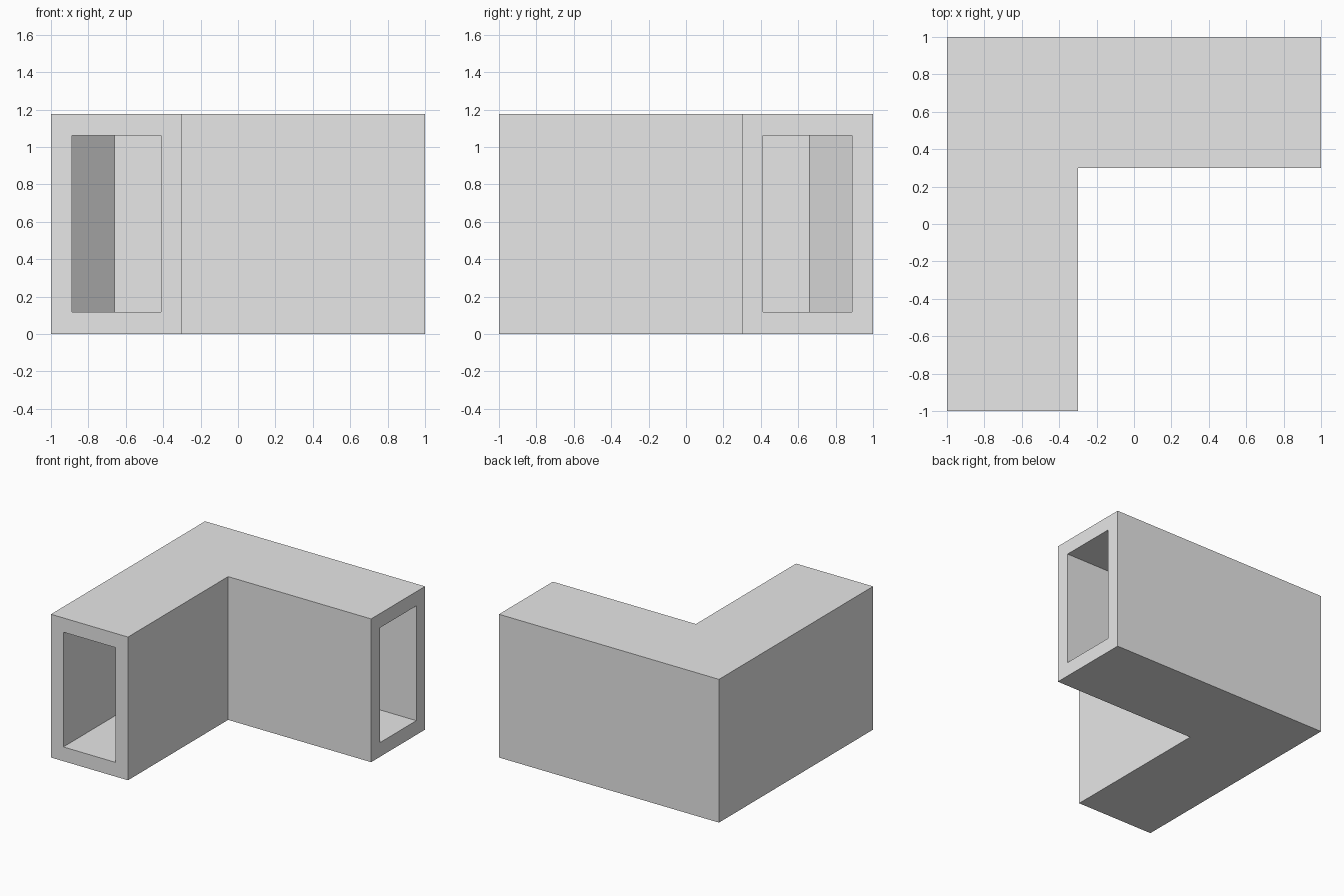
import bpy
import bmesh

cube = bpy.data.objects.get("Cube")
if cube:
    bpy.data.objects.remove(cube, do_unlink=True)

HEIGHT = 1.177   # overall height
ARM = 0.7        # outer width of each arm
WALL = 0.113     # wall thickness
FLOOR = 0.117    # floor and roof thickness
CHAMFER = 0.226  # slanted wall inside the bend

grey = bpy.data.materials.new("light_grey")
grey.use_nodes = True
grey.diffuse_color = (0.8, 0.8, 0.8, 1)
grey.node_tree.nodes["Principled BSDF"].inputs["Base Color"].default_value = (0.8, 0.8, 0.8, 1)


def prism(name, profile, z0, z1):
    """Extrude a plan outline from z0 up to z1."""
    bm = bmesh.new()
    base = bm.faces.new([bm.verts.new((x, y, z0)) for x, y in profile])
    top = bmesh.ops.extrude_face_region(bm, geom=[base])["geom"]
    verts = [v for v in top if isinstance(v, bmesh.types.BMVert)]
    bmesh.ops.translate(bm, vec=(0, 0, z1 - z0), verts=verts)
    bmesh.ops.recalc_face_normals(bm, faces=bm.faces)
    mesh = bpy.data.meshes.new(name)
    bm.to_mesh(mesh)
    bm.free()
    mesh.materials.append(grey)
    obj = bpy.data.objects.new(name, mesh)
    bpy.context.collection.objects.link(obj)
    return obj


# Outer L-shaped body
inner = 1 - ARM
duct = prism("corner_duct", [(-1, -1), (-inner, -1), (-inner, inner),
                             (1, inner), (1, 1), (-1, 1)], 0, HEIGHT)

# Hollow passage through both open ends, slanted at the outer bend
far = 1 - WALL
near = inner + WALL
end = 1.1
passage = prism("passage_cutter",
                [(-far, -end), (-near, -end), (-near, near), (end, near),
                 (end, far), (-far + CHAMFER, far), (-far, far - CHAMFER)],
                FLOOR, HEIGHT - FLOOR)
passage.hide_render = True
passage.hide_set(True)

hollow = duct.modifiers.new("hollow", 'BOOLEAN')
hollow.operation = 'DIFFERENCE'
hollow.solver = 'EXACT'
hollow.object = passage

# Bake the cut and drop the cutter
bpy.context.view_layer.objects.active = duct
duct.select_set(True)
bpy.ops.object.modifier_apply(modifier=hollow.name)
bpy.data.objects.remove(passage, do_unlink=True)
